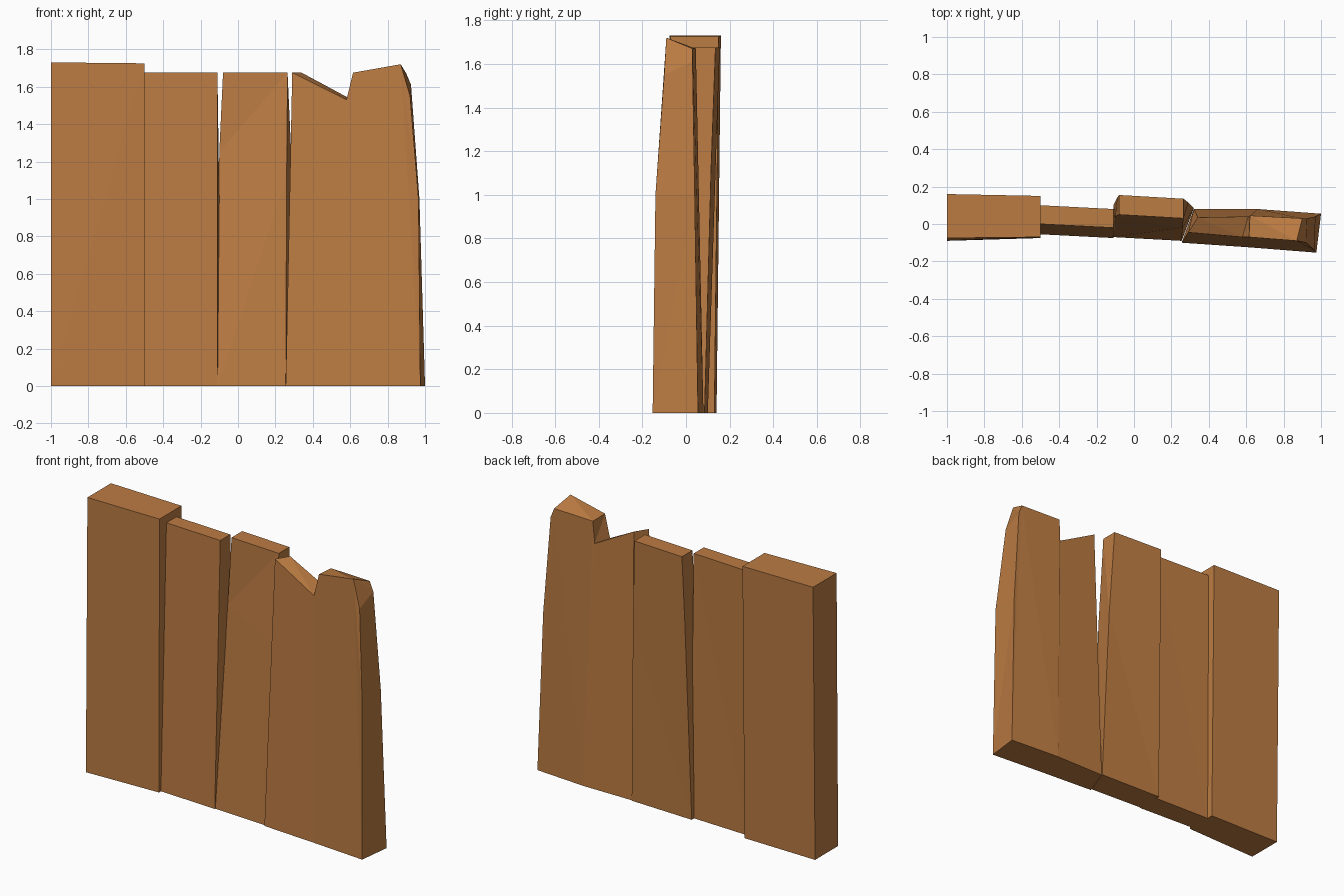
import bpy, bmesh

cube = bpy.data.objects.get("Cube")
if cube:
    bpy.data.objects.remove(cube, do_unlink=True)

wood = bpy.data.materials.new("warm_brown_wood")
wood.use_nodes = True
colour = (0.5, 0.2, 0.055, 1)
wood.diffuse_color = colour
wood.node_tree.nodes["Principled BSDF"].inputs["Base Color"].default_value = colour


def plank(name, front, back, crease=None):
    """Bridge matching front and back outlines; an optional crease splits both."""
    bm = bmesh.new()
    f = [bm.verts.new(p) for p in front]
    b = [bm.verts.new(p) for p in back]
    n = len(f)
    for i in range(n):
        j = (i + 1) % n
        bm.faces.new((f[j], f[i], b[i], b[j]))
    for ring in (f, b[::-1]):
        face = bm.faces.new(ring)
        if crease:
            i, j = crease
            if ring is not f:
                i, j = n - 1 - i, n - 1 - j
            bmesh.utils.face_split(face, ring[i], ring[j])
    bmesh.ops.triangulate(bm, faces=bm.faces[:])
    bmesh.ops.recalc_face_normals(bm, faces=bm.faces[:])
    mesh = bpy.data.meshes.new(name)
    bm.to_mesh(mesh)
    bm.free()
    mesh.materials.append(wood)
    bpy.context.collection.objects.link(bpy.data.objects.new(name, mesh))


# Tall thick end plank
plank("tall_plank",
      [(-1, -.09, 0), (-.5, -.075, 0), (-.5, -.07, 1.725), (-1, -.075, 1.73)],
      [(-1, .14, 0), (-.5, .13, 0), (-.5, .15, 1.725), (-1, .16, 1.73)])

# Leaning plank beside it
plank("leaning_plank",
      [(-.5, -.055, 0), (-.11, -.075, 0), (-.11, -.02, 1.675), (-.5, 0, 1.675)],
      [(-.5, .09, 0), (-.085, .075, 0), (-.11, .08, 1.675), (-.5, .1, 1.675)])

# Bent plank, creased above the middle
plank("bent_plank",
      [(-.11, -.07, 0), (.255, -.09, 0), (.26, -.02, 1.12),
       (.265, .03, 1.675), (-.08, .05, 1.675), (-.1, .04, 1.25)],
      [(-.11, .1, 0), (.32, .085, 0), (.29, .115, 1.12),
       (.265, .135, 1.675), (-.08, .155, 1.675), (-.09, .14, 1.25)],
      crease=(2, 5))

# Wide broken plank with a notched top and chipped corner
plank("broken_plank",
      [(.255, -.1, 0), (.62, -.125, 0), (.975, -.153, 0), (.965, -.14, 1),
       (.92, -.1, 1.55), (.87, -.09, 1.72), (.615, -.07, 1.675),
       (.58, -.07, 1.53), (.29, -.045, 1.675)],
      [(.32, .08, 0), (.66, .08, 0), (1, .055, 0), (.97, .04, 1),
       (.925, .03, 1.61), (.9, .03, 1.67), (.62, .045, 1.67),
       (.61, .04, 1.53), (.34, .035, 1.675)])
